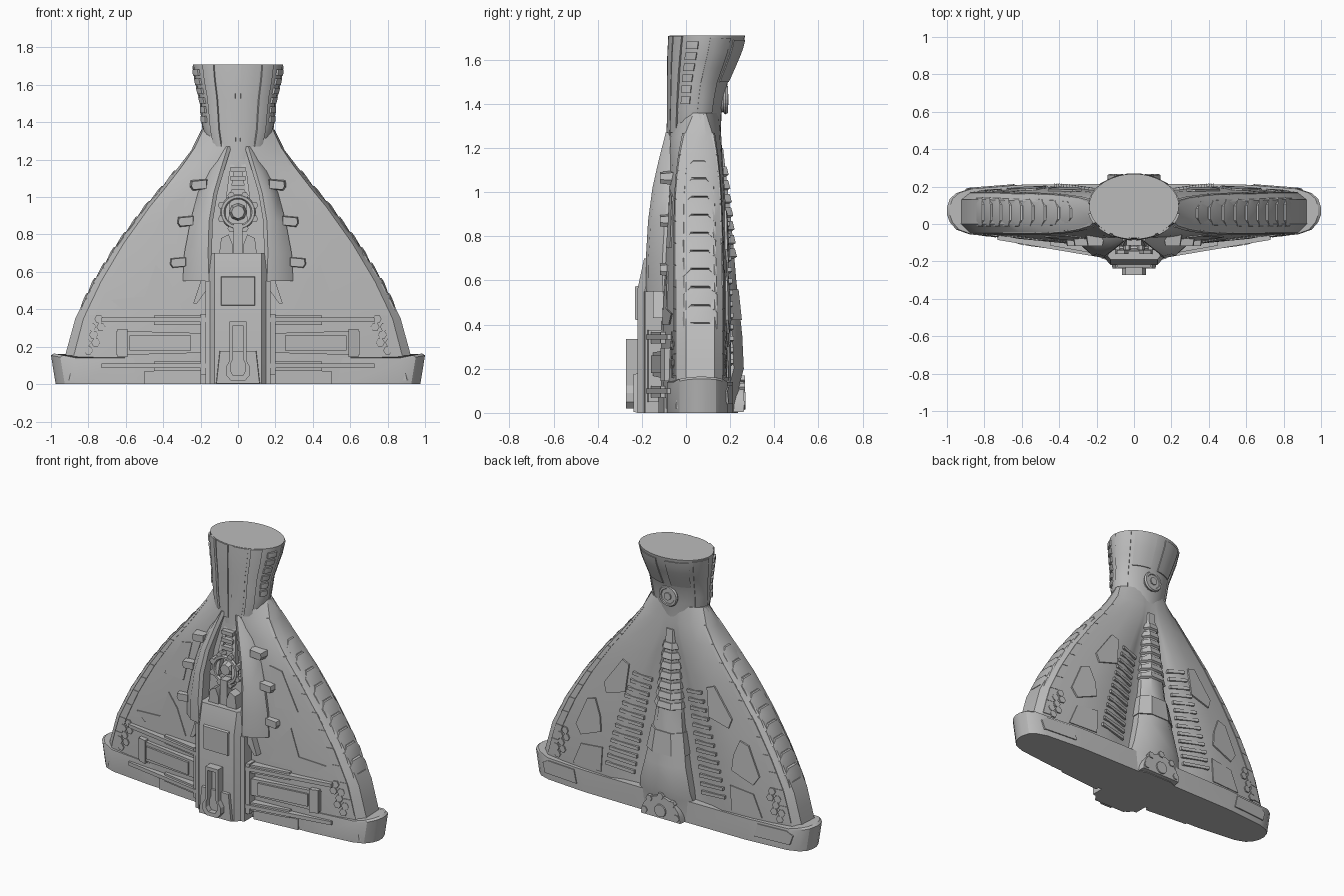
import bpy, bmesh, math

cube = bpy.data.objects.get("Cube")
if cube:
    bpy.data.objects.remove(cube, do_unlink=True)

grey = bpy.data.materials.new("stone grey")
grey.use_nodes = True
grey.diffuse_color = (0.5, 0.5, 0.5, 1)
grey.node_tree.nodes["Principled BSDF"].inputs["Base Color"].default_value = (0.5, 0.5, 0.5, 1)


def loft(name, rings, mirror=False, angle=25):
    """Skin equal-length rings of points and cap both ends."""
    bm = bmesh.new()
    rows = [[bm.verts.new(p) for p in ring] for ring in rings]
    n = len(rows[0])
    for a, b in zip(rows, rows[1:]):
        for i in range(n):
            bm.faces.new((a[i], a[(i + 1) % n], b[(i + 1) % n], b[i]))
    bm.faces.new(rows[0][::-1])
    bm.faces.new(rows[-1])
    bmesh.ops.recalc_face_normals(bm, faces=bm.faces)
    mesh = bpy.data.meshes.new(name)
    bm.to_mesh(mesh)
    bm.free()
    mesh.materials.append(grey)
    ob = bpy.data.objects.new(name, mesh)
    bpy.context.collection.objects.link(ob)
    if mirror:
        ob.modifiers.new("mirror", "MIRROR")
    bpy.ops.object.select_all(action="DESELECT")
    ob.select_set(True)
    bpy.context.view_layer.objects.active = ob
    bpy.ops.object.shade_smooth_by_angle(angle=math.radians(angle))


def prism(name, outline, y0, y1, mirror=False, inset=1.0):
    """Extrude an x-z outline along y, optionally shrinking the y1 end."""
    cx = sum(p[0] for p in outline) / len(outline)
    cz = sum(p[1] for p in outline) / len(outline)
    end = [(cx + (x - cx) * inset, y1, cz + (z - cz) * inset) for x, z in outline]
    loft(name, [[(x, y0, z) for x, z in outline], end], mirror)


def rect(x0, x1, z0, z1):
    return [(x0, z0), (x1, z0), (x1, z1), (x0, z1)]


def circle(cx, cz, r, n, turn=0.0):
    return [(cx + r * math.cos(turn + i * math.tau / n),
             cz + r * math.sin(turn + i * math.tau / n)) for i in range(n)]


def tube_ring(name, cx, cz, y, r, thick):
    """Ring facing along y."""
    bpy.ops.mesh.primitive_torus_add(major_radius=r, minor_radius=thick, major_segments=24,
                                     minor_segments=6, location=(cx, y, cz),
                                     rotation=(math.pi / 2, 0, 0))
    bpy.context.object.name = name
    bpy.context.object.data.materials.append(grey)


def table(rows, z):
    """Linear lookup in rows sorted by their first value."""
    z = min(max(z, rows[0][0]), rows[-1][0])
    for a, b in zip(rows, rows[1:]):
        if z <= b[0]:
            t = (z - a[0]) / (b[0] - a[0])
            return [p + (q - p) * t for p, q in zip(a[1:], b[1:])]


# Flared body: height, half width, centre front and back, rim front and back
BODY = [(0, .955, -.11, .195, -.045, .165), (.15, .925, -.115, .205, -.045, .165),
        (.35, .87, -.115, .205, -.045, .165), (.55, .77, -.11, .2, -.045, .165),
        (.75, .645, -.1, .19, -.045, .16), (.95, .495, -.09, .18, -.045, .155),
        (1.1, .365, -.085, .17, -.035, .145), (1.25, .25, -.08, .16, -.01, .125),
        (1.36, .196, -.07, .15, .035, .09)]

# Valleys beside the rear spine: height, half width, depth
VALLEY = [(0, .42, .01), (.15, .4, .035), (.4, .34, .05), (.7, .25, .045), (.95, .16, .03), (1.2, .06, 0)]


def surf(x, z, back):
    """Depth of the body surface at x, z."""
    w, front, rear, rim_f, rim_b = table(BODY, z)
    u = min(abs(x) / w / .95, 1)
    if not back:
        return rim_f + (front - rim_f) * (1 - u ** 2)
    reach, dip = table(VALLEY, z)
    return rim_b + (rear - rim_b) * (1 - u ** 3) - dip * min(1, 2 * max(0, 1 - abs(x) / reach))


def body_ring(z):
    w, _, _, rim_f, rim_b = table(BODY, z)
    reach = table(VALLEY, z)[0]
    front = [(u * w, surf(u * w, z, False), z) for u in (0, .2, .4, .6, .8, .95)]
    xs = [.95 * w, .8 * w, .4 * w + .6 * reach, reach, reach * .75, reach * .5, 0]
    back = [(x, surf(x, z, True), z) for x in xs]
    half = front + [(w, rim_f + .045, z), (w, rim_b - .035, z)] + back
    return half + [(-x, y, h) for x, y, h in half[-2:0:-1]]


loft("flared_body", [body_ring(z) for z in
                     [.02] + [.15 + i * .1 for i in range(12)] + [1.36]], angle=30)


def plate(name, outline, back=False, thick=.01):
    """Mirrored plate lying on the body surface."""
    s = 1 if back else -1
    loft(name, [[(x, surf(x, z, back) - s * .03, z) for x, z in outline],
                [(x, surf(x, z, back) + s * thick, z) for x, z in outline]], True)


# Base skirt with rounded ends
SKIRT = [(0, -.11), (.6, -.085), (.88, -.055), (.95, -.03), (.985, .01), (1, .05), (1, .09),
         (.985, .135), (.95, .165), (.88, .188), (.6, .21), (0, .215)]
skirt = SKIRT + [(-x, y) for x, y in SKIRT[-2:0:-1]]
loft("base_skirt", [[(x * s, y, z + max(0, abs(x) - .88) * d) for x, y in skirt]
                    for z, s, d in ((0, .975, 0), (.13, 1, .2), (.14, .985, .2))])
loft("skirt_back_panel", [[(x, y + d, z) for x, y, z in
                           ((.64, .207, .04), (.88, .188, .04), (.9, .182, .1), (.86, .19, .125),
                            (.66, .205, .125))] for d in (-.03, .006)], True)

# Overlapping chevron armour plates along both flanks
for i in range(9):
    z0 = .38 + i * .082
    rings = []
    for dz, out in ((0, .002), (.05, .009), (.075, .009), (.077, 0)):
        edge, mid = table(BODY, z0 + dz), table(BODY, z0 + dz + .03)
        f, b = edge[3], edge[4]
        rings.append([(edge[0] - .06, f + .01, z0 + dz), (edge[0] + out - .012, f + .035, z0 + dz),
                      (mid[0] + out, f + .065, z0 + dz + .03), (mid[0] + out, b - .06, z0 + dz + .03),
                      (edge[0] + out - .012, b - .025, z0 + dz), (edge[0] - .06, b - .01, z0 + dz)])
    loft("flank_armour", rings, True)
for back in (False, True):
    for i in range(11):
        z0 = .17 + i * .1
        w0, w1 = table(BODY, z0)[0], table(BODY, z0 + .098)[0]
        plate("rim_strip", [(w0 * .89, z0), (w0 * .95, z0), (w1 * .95, z0 + .098),
                            (w1 * .89, z0 + .098)], back, .005)

# Neck: height, half width, front, back
NECK = [(1.2, .13, -.085, .15), (1.28, .165, -.082, .158), (1.38, .19, -.08, .162),
        (1.5, .198, -.08, .19), (1.6, .222, -.08, .235), (1.66, .236, -.078, .258),
        (1.71, .24, -.075, .268)]


def neck_point(deg, z, out=0.0):
    w, f, b = table(NECK, z)
    a = math.radians(deg)
    return ((w + out) * math.cos(a), (f + b) / 2 + ((b - f) / 2 + out) * math.sin(a), z)


loft("neck", [[neck_point(i * 10, r[0]) for i in range(36)] for r in NECK], angle=35)


def neck_plate(name, d0, d1, z0, z1, out):
    degs = [d0 + (d1 - d0) * i / 4 for i in range(5)]
    zs = [z0 + (z1 - z0) * i / 5 for i in range(6)]
    loft(name, [[neck_point(d, z, -.03) for d in degs] +
                [neck_point(d, z, out) for d in degs[::-1]] for z in zs], True)


neck_plate("neck_front_panel", -86, -62, 1.24, 1.708, .006)
neck_plate("neck_front_strip", -58, -40, 1.27, 1.708, .01)
neck_plate("neck_back_panel", 45, 82, 1.5, 1.69, .006)
neck_plate("neck_side_panel", 5, 38, 1.36, 1.7, .006)
for i in range(6):
    neck_plate("neck_tooth", -30, -12, 1.4 + i * .05, 1.433 + i * .05, .012)

# Round hatch at the back of the neck
prism("neck_hatch", circle(0, 1.42, .062, 16), .12, .185, inset=.9)
tube_ring("neck_hatch_ring", 0, 1.42, .18, .055, .012)
prism("neck_hatch_hub", circle(0, 1.42, .025, 8), .15, .193)

# Front hood shells: height, inner x, outer x, front depth
HOOD = [(.55, .135, .295, -.18), (.7, .14, .287, -.182), (.87, .135, .255, -.172),
        (1.02, .11, .215, -.152), (1.14, .075, .165, -.125), (1.27, .035, .085, -.092)]
loft("hood_shell", [[(a, 0, z), (a, y + .012, z), (a + .02, y, z), (a * .45 + b * .55, y + .012, z),
                     (b, y + .075, z), (b, 0, z)] for z, a, b, y in HOOD], True, 35)
loft("hood_inner_rib", [[(a * .45 + s, y0, z) for s, y0 in
                         ((-.012, 0), (-.012, y + .035), (.012, y + .035), (.012, 0))]
                        for z, a, b, y in HOOD[2:]], True)
for x, z in ((.325, .65), (.285, .87), (.215, 1.065)):
    prism("hood_lug", [(x - .06, z - .025), (x + .03, z - .033), (x + .045, z - .01),
                       (x + .04, z + .025), (x - .06, z + .035)], -.05, -.118, True, .75)
prism("hood_lower_tab", [(.2, .55), (.24, .43), (.22, .43), (.17, .5), (.16, .55)], -.08, -.15, True)

# Mechanism inside the hood opening
tube_ring("gear_ring", 0, .92, -.13, .082, .014)
prism("gear_hub", circle(0, .92, .05, 8), -.08, -.135, inset=.7)
for x, z in circle(0, .92, .095, 8, math.pi / 8):
    prism("gear_tooth", circle(x, z, .02, 6), -.09, -.14)
prism("gear_post", rect(-.025, .025, .7, .86), -.07, -.15)
prism("gear_bracket", [(.03, .7), (.1, .7), (.09, .78), (.05, .8), (.03, .75)], -.07, -.16, True)
for z in (1.05, 1.1, 1.15):
    prism("upper_cross_bar", rect(-.04, .04, z - .012, z + .012), -.07, -.115)

# Central front column
loft("front_column", [[(-.155, 0, z), (-.155, y + .035, z), (-.125, y, z), (.125, y, z),
                       (.155, y + .035, z), (.155, 0, z)]
                      for z, y in ((0, -.22), (.56, -.22), (.7, -.19))])
prism("column_plate", rect(-.097, .097, .415, .58), -.2, -.232, inset=.9)
prism("column_foot", [(-.12, 0), (.12, 0), (.1, .18), (-.1, .18)], -.2, -.237, inset=.96)

# Keyhole frame with a sunken slot
HALF = [(.0, .02), (.04, .02), (.065, .05), (.065, .09), (.045, .125), (.045, .335), (0, .335)]
key = HALF + [(-x, z) for x, z in HALF[-2:0:-1]]
inner = [(x * .62, .045 + (z - .02) * .85) for x, z in key]
loft("keyhole_frame", [[(x, -.21, z) for x, z in key], [(x, -.272, z) for x, z in key],
                       [(x, -.272, z) for x, z in inner], [(x, -.225, z) for x, z in inner]])


# Horizontal arms, rails and clamps beside the column
def arm(name, x0, x1, z0, z1, y0, y1, taper=0.0):
    loft(name, [[(x, 0, z0 + s), (x, y, z0 + s), (x, y, z1 - s), (x, 0, z1 - s)]
                for x, y, s in ((x0, y0, taper), (x1, y1, 0))], True)


for z in (.345, .1):
    arm("arm_rail", .17, .73, z - .013, z + .01, -.18, -.085)
    arm("arm_rail_brace", .17, .45, z - .03, z + .022, -.165, -.115)
arm("arm_core", .2, .65, .155, .285, -.15, -.095, .012)
arm("arm_core_inset", .25, .58, .18, .26, -.158, -.115)
arm("arm_end_cap", .59, .645, .145, .295, -.115, -.098)
arm("arm_clamp", .15, .2, .05, .375, -.18, -.17)
arm("arm_lower_block", .2, .5, .0, .07, -.125, -.1)
arm("column_side_rail", .15, .175, .0, .55, -.19, -.185)

# Surface panels on the front and back of the flared body
plate("front_arrow_panel", [(.3, .4), (.62, .4), (.68, .45), (.5, .47), (.44, .64), (.37, .56)], thick=.006)
plate("front_upper_panel", [(.33, .75), (.48, .75), (.36, .98), (.28, 1.0)], thick=.006)
plate("back_arrow_panel", [(.47, .42), (.62, .36), (.66, .42), (.58, .6), (.52, .62), (.48, .52)], True)
plate("back_lower_panel", [(.47, .16), (.68, .16), (.62, .3), (.46, .32)], True, .006)
plate("back_upper_panel", [(.3, .72), (.44, .68), (.46, .74), (.33, .92), (.28, .9)], True)
for back in (False, True):
    for row in range(5):
        for col in range(2 if row % 2 else 1):
            x = .8 + col * .05 - (row % 2) * .025 - row * .014
            plate("hex_scale", circle(x, .18 + row * .042, .024, 6), back, .008)

# Rear spine: height, half width, depth
SPINE = [(0, .2, .235), (.14, .19, .245), (.2, .18, .262), (.35, .145, .255), (.6, .1, .228),
         (.9, .065, .202), (1.2, .045, .168)]


def spine_ring(z, out=0.0):
    w, y = table(SPINE, z)
    w, y = w + out, y + out
    return [(-w, .05, z), (-w, y - .045, z), (-w * .5, y, z), (w * .5, y, z),
            (w, y - .045, z), (w, .05, z)]


loft("rear_spine", [spine_ring(r[0]) for r in SPINE], angle=40)
for i in range(7):
    z = .7 + i * .062
    loft("spine_band", [spine_ring(z), spine_ring(z + .008, .012), spine_ring(z + .045, .006)])
loft("spine_saddle", [spine_ring(.42, .006), spine_ring(.56, .006)])

# Louvres lining the outer slope of each valley
for i in range(13):
    z = .2 + i * .052
    w = table(VALLEY, z)[0]
    plate("rear_louvre", [(w * .62, z), (w + .04, z + .024), (w + .04, z + .044),
                          (w * .62, z + .022)], True, .016)

# Half disc at the foot of the spine
arc = [(r[0], max(r[1], 0)) for r in circle(0, 0, .15, 24)][:13]
prism("rear_foot_disc", arc, .15, .262, inset=.94)
for x, z in circle(0, .035, .115, 8)[:5]:
    prism("rear_foot_stud", circle(x, z, .022, 6), .2, .268)
prism("rear_foot_hub", circle(0, .055, .05, 12), .2, .27, inset=.8)
